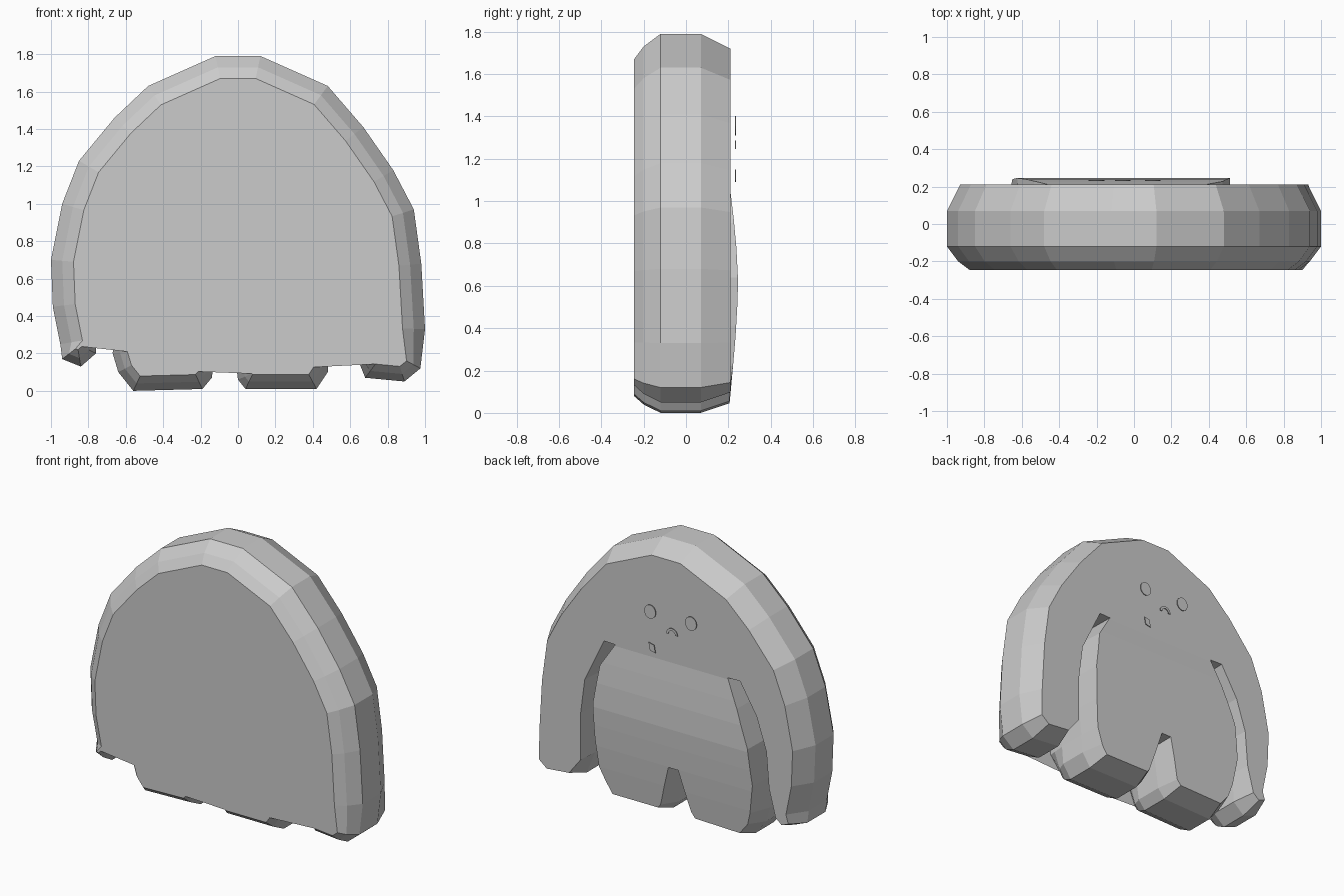
import bpy, bmesh, math
from mathutils import Vector

old = bpy.data.objects.get("Cube")
if old:
    bpy.data.objects.remove(old, do_unlink=True)

grey = bpy.data.materials.new("plain_grey")
grey.use_nodes = True
colour = (0.6, 0.6, 0.6, 1)
grey.diffuse_color = colour
grey.node_tree.nodes["Principled BSDF"].inputs["Base Color"].default_value = colour


def finish(bm, name):
    mesh = bpy.data.meshes.new(name)
    bm.to_mesh(mesh)
    bm.free()
    mesh.materials.append(grey)
    obj = bpy.data.objects.new(name, mesh)
    bpy.context.collection.objects.link(obj)
    return obj


def lerp_table(table, z):
    """Piecewise linear lookup in rising (z, value) pairs."""
    if z <= table[0][0]:
        return table[0][1]
    for (a, va), (b, vb) in zip(table, table[1:]):
        if z <= b:
            return va + (vb - va) * (z - a) / (b - a)
    return table[-1][1]


# Silhouette, clockwise from the crown: dome, arm, groove, leg, crotch, leg, groove, arm
left_dome = [(-.12, 1.79), (.12, 1.79), (.48, 1.63), (.67, 1.41), (.83, 1.18),
             (.94, .97), (.98, .68), (1, .33), (.975, .12), (.89, .05), (.68, .07)]
left_groove = [(.62, .22), (.62, .53), (.59, .76), (.45, 1.05),
               (.38, 1.05), (.48, .9), (.52, .64), (.51, .41), (.49, .22)]
left_leg = [(.48, .1), (.42, .01), (.04, .01), (0, .06)]
crotch = [(-.04, .35), (-.1, .35)]
right_leg = [(-.14, .07), (-.19, .01), (-.56, 0), (-.64, .1), (-.67, .2)]
right_groove = [(-.66, .4), (-.63, .64), (-.54, .88), (-.46, 1.05),
                (-.54, 1.05), (-.66, .85), (-.73, .64), (-.75, .4)]
right_dome = [(-.76, .2), (-.84, .13), (-.94, .17), (-.95, .25), (-.99, .45),
              (-1, .7), (-.94, 1), (-.85, 1.23), (-.66, 1.46), (-.48, 1.63)]

outline, weight, in_groove = [], [], []
for part, groove in ((left_dome, 0), (left_groove, 1), (left_leg, 0), (crotch, 1),
                     (right_leg, 0), (right_groove, 1), (right_dome, 0)):
    for x, z in part:
        outline.append(Vector((x, z)))
        in_groove.append(groove)
        weight.append(.1 if groove else .65 if z < .21 else 1)
count = len(outline)


def outward(i):
    """Mitred outward direction at an outline corner."""
    p, q, r = outline[i - 1], outline[i], outline[(i + 1) % count]
    d, e = (q - p).normalized(), (r - q).normalized()
    n, m = Vector((-d.y, d.x)), Vector((-e.y, e.x))
    return (n + m) / max(1 + n.dot(m), .8)


# Body: loops with a rounded front rim and a softer back rim
bm = bmesh.new()
loops = []
for y, inset in ((-.245, .12), (-.2, .06), (-.12, 0), (.07, 0), (.21, .07)):
    ring = []
    for i in range(count):
        p = outline[i] - outward(i) * inset * weight[i]
        ring.append(bm.verts.new((p.x, y, p.y)))
    loops.append(ring)
for a, b in zip(loops, loops[1:]):
    for i in range(count):
        j = (i + 1) % count
        bm.faces.new((a[i], a[j], b[j], b[i]))
# The front sheet bridges the grooves
bm.faces.new([v for v, g in zip(reversed(loops[0]), reversed(in_groove)) if not g])
bm.faces.new(loops[-1])

# Belly: horizontal bands on the back, pushed outwards
bulge = [(.1, -.004), (.22, .012), (.36, .024), (.5, .032), (.62, .036),
         (.78, .028), (.92, .015), (1.045, 0)]
left_limit = [(.7, .58), (1.05, .43)]
right_limit = [(.65, -.7), (1.05, -.5)]


def on_back(v):
    return v.co.y > .2


for z, _ in bulge:
    faces = [f for f in bm.faces if all(on_back(v) for v in f.verts)]
    edges = {e for f in faces for e in f.edges}
    verts = {v for f in faces for v in f.verts}
    bmesh.ops.bisect_plane(bm, geom=faces + list(edges) + list(verts), dist=.0005,
                           plane_co=(0, 0, z), plane_no=(0, 0, 1))
for v in bm.verts:
    x, y, z = v.co
    if on_back(v) and z < 1.05 and lerp_table(right_limit, z) < x < lerp_table(left_limit, z):
        v.co.y += lerp_table(bulge, z)
finish(bm, "body")


def plate(name, points, y=.231, thick=.005):
    """Thin slab from an outline in the upright plane."""
    bm = bmesh.new()
    face = bm.faces.new([bm.verts.new((x, y, z)) for x, z in points])
    out = bmesh.ops.extrude_face_region(bm, geom=[face])
    for v in out["geom"]:
        if isinstance(v, bmesh.types.BMVert):
            v.co.y += thick
    bmesh.ops.recalc_face_normals(bm, faces=bm.faces)
    finish(bm, name)


def arc(cx, cz, rx, rz, start, end, n):
    return [(cx + rx * math.cos(start + (end - start) * i / n),
             cz + rz * math.sin(start + (end - start) * i / n)) for i in range(n + 1)]


# Face details
for name, x in (("left_eye", .1), ("right_eye", -.2)):
    plate(name, arc(x, 1.355, .042, .046, 0, math.tau, 16)[:-1])
plate("mouth", arc(-.06, 1.245, .042, .042, 0, math.pi, 8)
      + arc(-.06, 1.245, .026, .026, math.pi, 0, 8))
plate("chin_mark", [(.06, 1.09), (.1, 1.1), (.11, 1.15), (.07, 1.14)])
